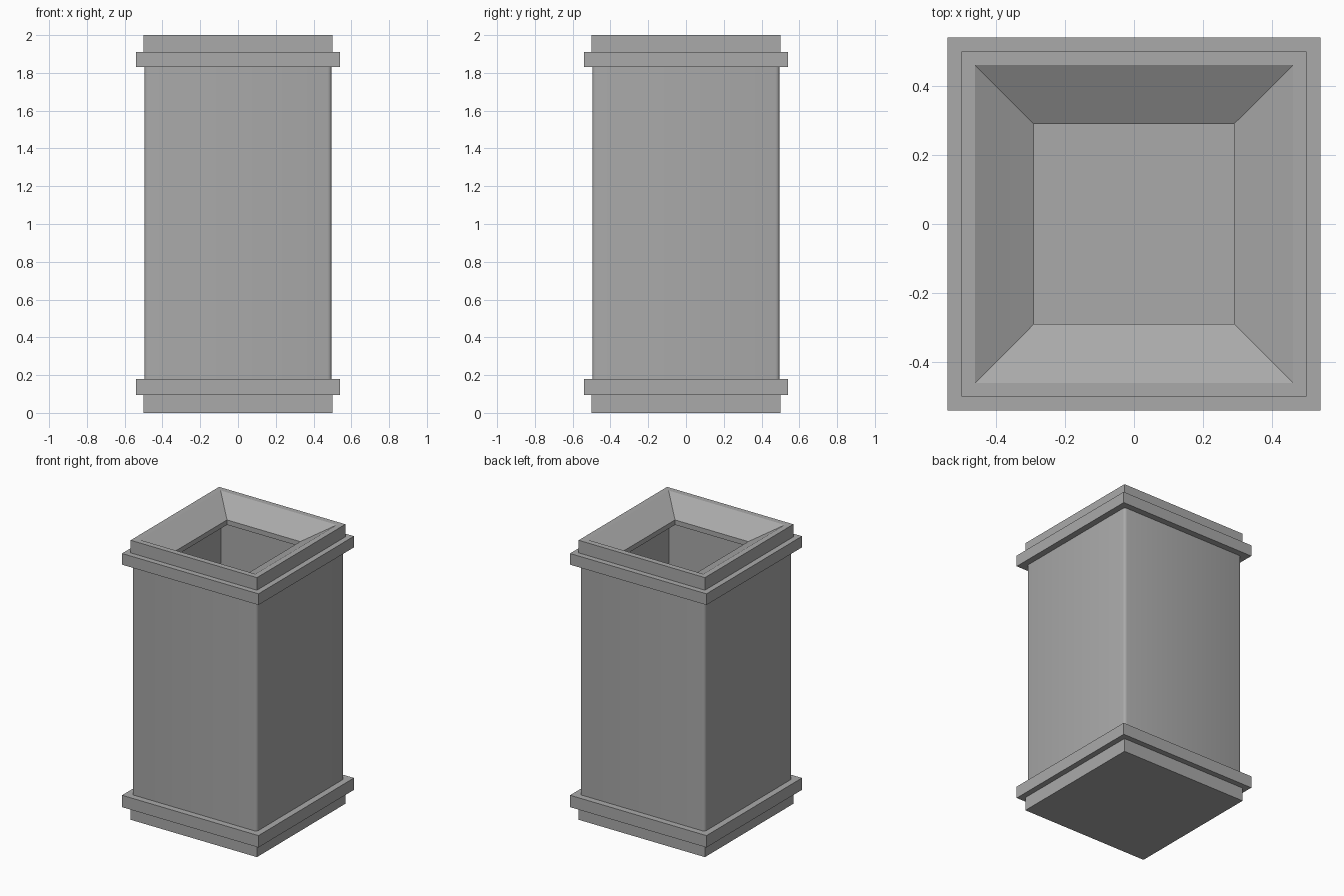
import bpy
import bmesh
from math import radians

default = bpy.data.objects.get("Cube")
if default:
    bpy.data.objects.remove(default, do_unlink=True)

grey = bpy.data.materials.new("plain grey")
grey.use_nodes = True
COLOUR = (0.4, 0.4, 0.4, 1.0)
grey.diffuse_color = COLOUR
grey.node_tree.nodes["Principled BSDF"].inputs["Base Color"].default_value = COLOUR


def square_loft(name, profile, hollow=False, round_corners=0.0):
    """Sweep (half width, height) points round a square; hollow joins the last to the first."""
    bm = bmesh.new()
    corners = ((-1, -1), (1, -1), (1, 1), (-1, 1))
    rings = [[bm.verts.new((sx * h, sy * h, z)) for sx, sy in corners] for h, z in profile]
    pairs = list(zip(rings, rings[1:]))
    if hollow:
        pairs.append((rings[-1], rings[0]))
    else:
        bm.faces.new(rings[0])
        bm.faces.new(rings[-1])
    for low, high in pairs:
        for i in range(4):
            j = (i + 1) % 4
            bm.faces.new((low[i], low[j], high[j], high[i]))
    bmesh.ops.recalc_face_normals(bm, faces=bm.faces)
    # Soften only the outer upright corners
    if round_corners:
        uprights = [bm.edges.get((a, b)) for a, b in zip(rings[0], rings[1])]
        bmesh.ops.bevel(bm, geom=uprights, offset=round_corners, segments=3,
                        profile=0.5, affect='EDGES')
    mesh = bpy.data.meshes.new(name)
    bm.to_mesh(mesh)
    bm.free()
    mesh.materials.append(grey)
    obj = bpy.data.objects.new(name, mesh)
    bpy.context.collection.objects.link(obj)
    if round_corners:
        bpy.ops.object.select_all(action='DESELECT')
        obj.select_set(True)
        bpy.context.view_layer.objects.active = obj
        bpy.ops.object.shade_smooth_by_angle(angle=radians(35))
    return obj


BAND, BLOCK, BODY, CAVITY, MOUTH = 0.54, 0.5, 0.495, 0.45, 0.29

# Foot and projecting band at the bottom
square_loft("base_block", [(BLOCK, 0), (BLOCK, 0.095)])
square_loft("lower_band", [(BAND, 0.095), (BAND, 0.18)])

# Hollow shaft with slightly rounded corners
square_loft("shaft", [(BODY, 0.18), (BODY, 1.83), (CAVITY, 1.83), (CAVITY, 0.18)],
            hollow=True, round_corners=0.02)

# Projecting band at the top
square_loft("upper_band", [(BAND, 1.83), (BAND, 1.91), (CAVITY, 1.91), (CAVITY, 1.83)],
            hollow=True)

# Rim sloping inward to a square mouth with a thin lip
square_loft("funnel_rim", [(BLOCK, 1.865), (BLOCK, 2), (0.46, 2),
                           (MOUTH, 1.9), (MOUTH, 1.865)], hollow=True)
